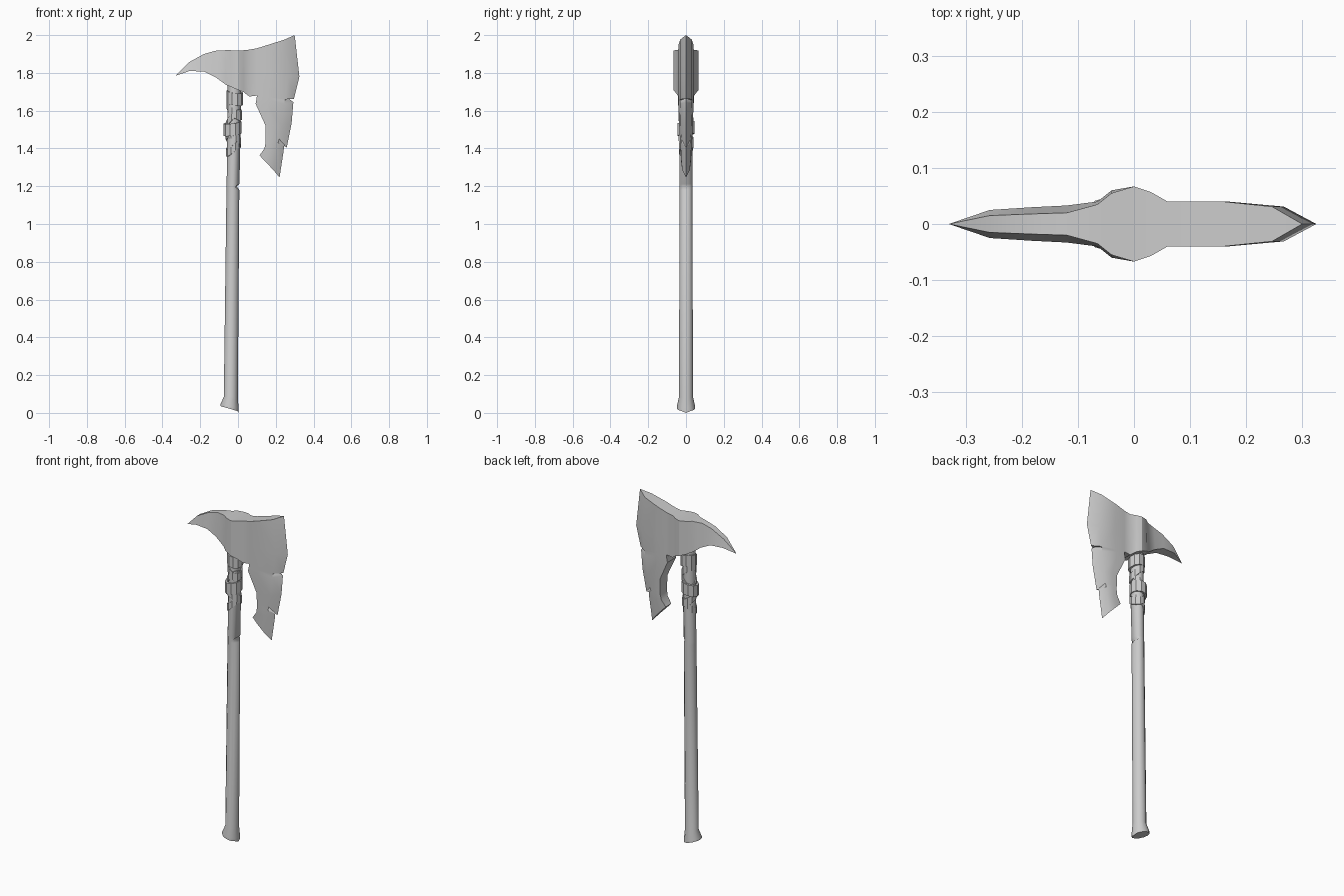
import bpy, bmesh
from math import cos, sin, pi, radians

cube = bpy.data.objects.get("Cube")
if cube:
    bpy.data.objects.remove(cube)

grey = bpy.data.materials.new("plain grey")
grey.use_nodes = True
colour = (0.6, 0.6, 0.6, 1)
grey.diffuse_color = colour
grey.node_tree.nodes["Principled BSDF"].inputs["Base Color"].default_value = colour


def finish(name, bm, angle=30):
    bmesh.ops.remove_doubles(bm, verts=bm.verts, dist=0.0005)
    bmesh.ops.recalc_face_normals(bm, faces=bm.faces)
    mesh = bpy.data.meshes.new(name)
    bm.to_mesh(mesh)
    bm.free()
    mesh.materials.append(grey)
    ob = bpy.data.objects.new(name, mesh)
    bpy.context.collection.objects.link(ob)
    bpy.ops.object.select_all(action='DESELECT')
    ob.select_set(True)
    bpy.context.view_layer.objects.active = ob
    bpy.ops.object.shade_smooth_by_angle(angle=radians(angle))
    return ob


def slab(name, grid):
    """Solid symmetric in y from a grid of (x, z, half thickness)."""
    bm = bmesh.new()
    sides = [[[bm.verts.new((x, s * t, z)) for x, z, t in row] for row in grid]
             for s in (-1, 1)]
    for side in sides:
        for a, b in zip(side, side[1:]):
            for i in range(len(a) - 1):
                bm.faces.new((a[i], a[i + 1], b[i + 1], b[i]))
    # close the rim between the two skins
    rims = [s[0] + [r[-1] for r in s[1:-1]] + s[-1][::-1] + [r[0] for r in s[-2:0:-1]]
            for s in sides]
    n = len(rims[0])
    for i in range(n):
        j = (i + 1) % n
        bm.faces.new((rims[0][i], rims[0][j], rims[1][j], rims[1][i]))
    return finish(name, bm)


def lathe(name, rings, sides=12, closed=False):
    """Loft of rings (centre x, z, radius, tilt toward x, tilt toward y)."""
    bm = bmesh.new()
    loops = []
    for cx, z, r, tx, ty in rings:
        angles = [2 * pi * i / sides for i in range(sides)]
        loops.append([bm.verts.new((cx + r * cos(a), r * sin(a),
                                    z + tx * cos(a) + ty * sin(a))) for a in angles])
    pairs = list(zip(loops, loops[1:]))
    if closed:
        pairs.append((loops[-1], loops[0]))
    else:
        bm.faces.new(loops[0])
        bm.faces.new(loops[-1])
    for a, b in pairs:
        for i in range(sides):
            j = (i + 1) % sides
            bm.faces.new((a[i], a[j], b[j], b[i]))
    return finish(name, bm, 35)


# Back spike and thick eye: x, top z, bottom z, top and bottom half thickness
columns = [
    (-.33, 1.785, 1.785, 0, 0),
    (-.257, 1.858, 1.81, .015, .025),
    (-.18, 1.9, 1.807, .018, .03),
    (-.12, 1.917, 1.778, .02, .033),
    (-.065, 1.92, 1.738, .035, .04),
    (-.04, 1.92, 1.727, .055, .06),
    (0, 1.918, 1.71, .067, .067),
    (.03, 1.92, 1.698, .057, .057),
    (.06, 1.923, 1.675, .04, .04),
    (.1, 1.93, 1.68, .04, .04),
]
slab("spike_and_eye", [[(x, zt, tt), (x, zb, tb)] for x, zt, zb, tt, tb in columns])

# Bearded blade: inner edge, bevel line, cutting edge (x, z each), thickness factor
rows = [
    (.1, 1.93, .246, 1.976, .3, 2.0, 1),
    (.1, 1.8, .267, 1.775, .325, 1.78, 1),
    (.1, 1.68, .25, 1.66, .296, 1.662, 1),
    (.098, 1.66, .248, 1.655, .268, 1.664, 1),
    (.093, 1.637, .245, 1.635, .293, 1.645, 1),
    (.146, 1.52, .23, 1.52, .284, 1.535, .9),
    (.146, 1.45, .218, 1.45, .258, 1.405, .8),
    (.146, 1.43, .212, 1.43, .246, 1.45, .8),
    (.14, 1.4, .205, 1.39, .242, 1.39, .75),
    (.114, 1.363, .188, 1.285, .22, 1.246, .65),
]
slab("blade", [[(xi, zi, .04 * f),
                (xi + .4 * (xb - xi), zi + .4 * (zb - zi), .04 * f),
                (xb, zb, .031 * f), (xe, ze, 0)]
               for xi, zi, xb, zb, xe, ze, f in rows])

# Shaft with flared, slanted foot
shaft = lathe("shaft", [
    (-.045, .022, .048, -.014, 0),
    (-.045, .036, .048, -.01, 0),
    (-.038, .085, .037, 0, 0),
    (-.027, 1.18, .034, 0, 0),
    (-.027, 1.2, .034, 0, 0),
    (-.026, 1.212, .034, 0, 0),
    (-.018, 1.8, .036, 0, 0),
])
# Foot reaches the ground, and a nick is pressed into the blade side
low = min(v.co.z for v in shaft.data.vertices)
for v in shaft.data.vertices:
    if v.co.z < low + .001:
        v.co.z = 0
    if abs(v.co.z - 1.2) < .005 and v.co.x > -.005:
        v.co.x -= .014

# Wrapped straps: centre x, z, radius, height, tilts
straps = [
    (-.017, 1.668, .044, .065, -.006, .008),
    (-.02, 1.605, .041, .045, -.03, .02),
    (-.022, 1.555, .041, .035, .03, -.02),
    (-.029, 1.505, .047, .065, .006, .006),
    (-.024, 1.45, .041, .045, -.02, -.02),
    (-.025, 1.41, .039, .04, .032, .012),
]
for k, (cx, z, r, h, tx, ty) in enumerate(straps):
    lathe(f"strap_{k + 1}", [(cx, z - h / 2, r - .013, tx, ty), (cx, z - h / 2, r, tx, ty),
                             (cx, z + h / 2, r, tx, ty), (cx, z + h / 2, r - .013, tx, ty)],
          sides=10, closed=True)
